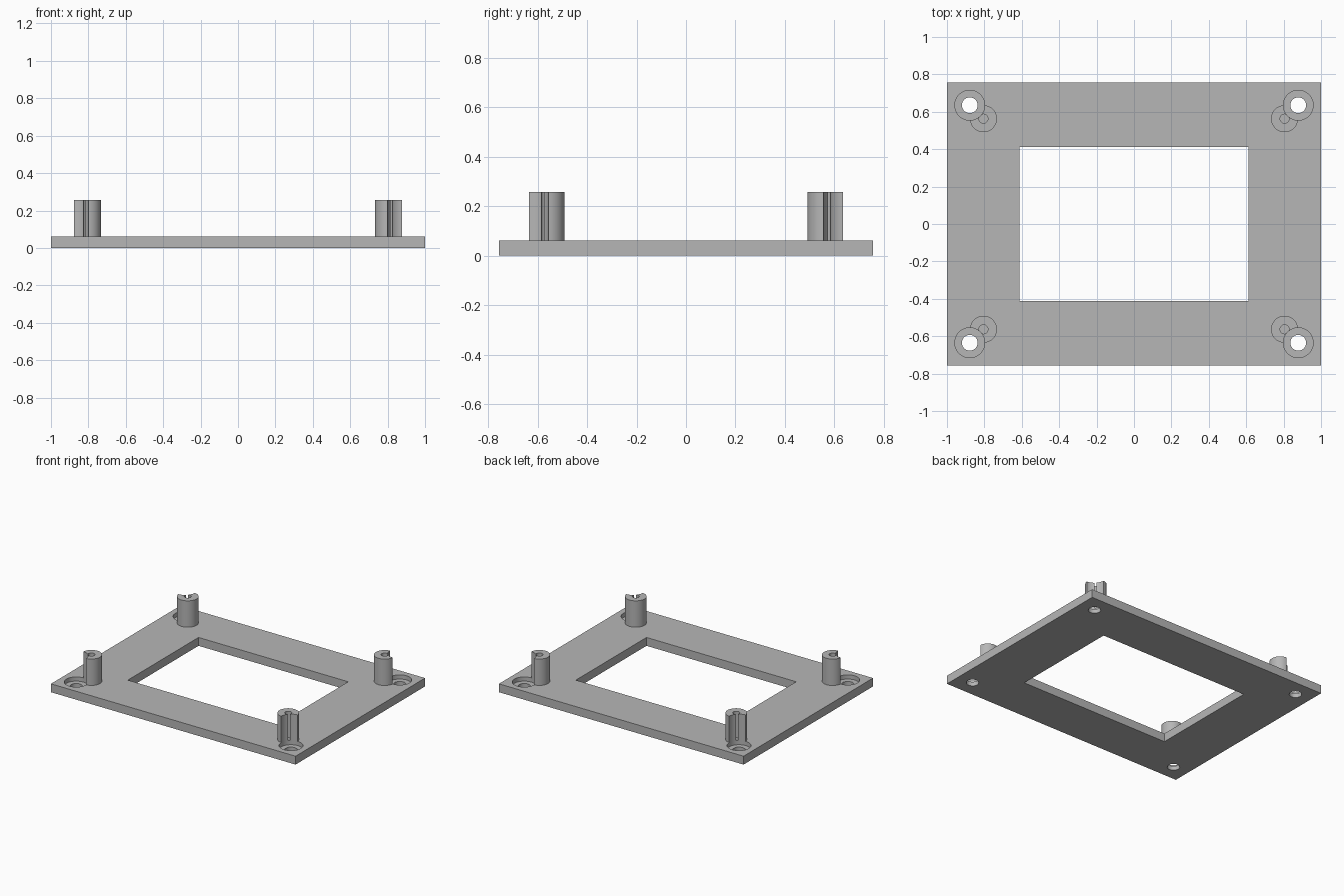
import bpy
import bmesh
import math
from mathutils import Matrix

old = bpy.data.objects.get("Cube")
if old:
    bpy.data.objects.remove(old, do_unlink=True)

THICK, TOP, RECESS = 0.062, 0.257, 0.031
HOLE_X, HOLE_Y = 0.878, 0.635
POST_X, POST_Y = 0.805, 0.563

grey = bpy.data.materials.new("light_grey")
grey.use_nodes = True
grey.diffuse_color = (0.47, 0.47, 0.47, 1)
grey.node_tree.nodes["Principled BSDF"].inputs["Base Color"].default_value = grey.diffuse_color


def add_object(name, bm):
    mesh = bpy.data.meshes.new(name)
    bm.to_mesh(mesh)
    bm.free()
    mesh.materials.append(grey)
    obj = bpy.data.objects.new(name, mesh)
    bpy.context.collection.objects.link(obj)
    return obj


def box(name, width, depth, z0, z1):
    bm = bmesh.new()
    place = Matrix.Translation((0, 0, (z0 + z1) / 2)) @ Matrix.Diagonal((width, depth, z1 - z0, 1))
    bmesh.ops.create_cube(bm, size=1, matrix=place)
    return add_object(name, bm)


def cylinder(name, x, y, radius, z0, z1):
    bm = bmesh.new()
    bmesh.ops.create_cone(bm, cap_ends=True, segments=64, radius1=radius, radius2=radius,
                          depth=z1 - z0, matrix=Matrix.Translation((x, y, (z0 + z1) / 2)))
    return add_object(name, bm)


def cut(target, cutter):
    """Subtract the cutter from the target, bake the result and remove the cutter."""
    cutter.hide_render = True
    mod = target.modifiers.new("cut", 'BOOLEAN')
    mod.operation, mod.solver, mod.object = 'DIFFERENCE', 'EXACT', cutter
    graph = bpy.context.evaluated_depsgraph_get()
    target.data = bpy.data.meshes.new_from_object(target.evaluated_get(graph))
    target.modifiers.clear()
    bpy.data.objects.remove(cutter, do_unlink=True)


# Base plate with a rectangular window
plate = box("base_plate", 2, 1.512, 0, THICK)
cut(plate, box("window_cutter", 1.224, 0.826, -0.1, 0.2))
parts = [plate]

for side, sx in (("left", 1), ("right", -1)):
    for end, sy in (("front", -1), ("back", 1)):
        hx, hy, px, py = sx * HOLE_X, sy * HOLE_Y, sx * POST_X, sy * POST_Y

        # Counterbored screw hole in the corner
        cut(plate, cylinder("recess_cutter", hx, hy, 0.08, RECESS, 0.4))
        cut(plate, cylinder("hole_cutter", hx, hy, 0.042, -0.1, 0.2))

        # Standoff post, scooped for screw clearance and drilled down its middle
        post = cylinder(f"{end}_{side}_post", px, py, 0.072, THICK, TOP)
        cut(post, cylinder("clearance_cutter", hx, hy, 0.08, 0, 0.4))
        cut(post, cylinder("pilot_cutter", px, py, 0.024, 0, 0.4))
        parts.append(post)

# Smooth the round walls while keeping the edges sharp
bpy.ops.object.select_all(action='DESELECT')
for obj in parts:
    obj.select_set(True)
bpy.context.view_layer.objects.active = plate
bpy.ops.object.shade_smooth_by_angle(angle=math.radians(30))
